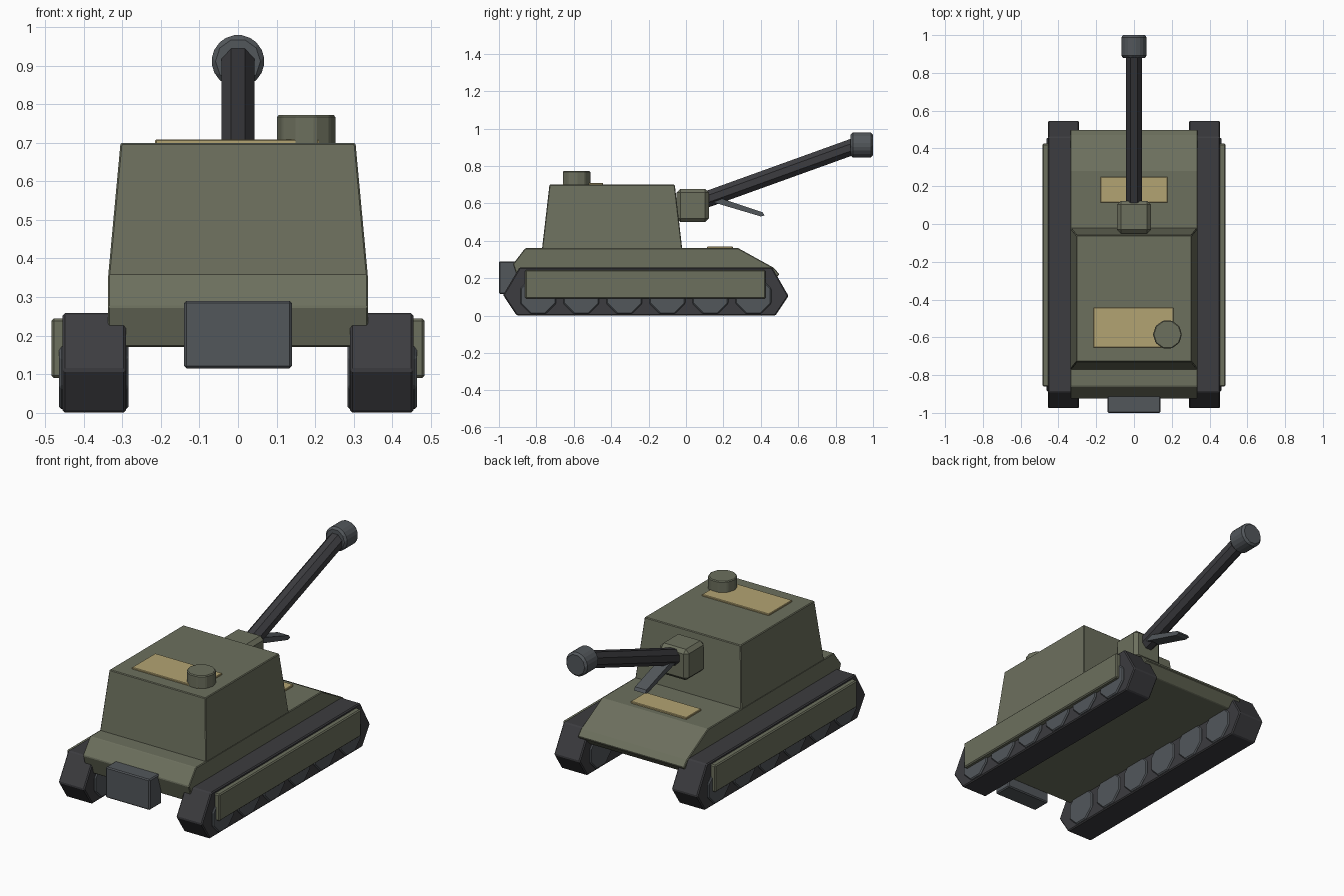
import bpy, bmesh, math
from mathutils import Vector, Matrix

if "Cube" in bpy.data.objects:
    bpy.data.objects.remove(bpy.data.objects["Cube"])


def material(name, rgb):
    m = bpy.data.materials.new(name)
    m.diffuse_color = (*rgb, 1)
    m.use_nodes = True
    m.node_tree.nodes["Principled BSDF"].inputs["Base Color"].default_value = m.diffuse_color
    return m


OLIVE = material("olive", (0.15, 0.16, 0.11))
DARK = material("dark_rubber", (0.045, 0.045, 0.05))
STEEL = material("steel", (0.085, 0.095, 0.105))
GOLD = material("gold", (0.45, 0.37, 0.17))


def finish(name, bm, mat, bevel=0):
    bmesh.ops.recalc_face_normals(bm, faces=bm.faces)
    me = bpy.data.meshes.new(name)
    bm.to_mesh(me)
    bm.free()
    me.materials.append(mat)
    ob = bpy.data.objects.new(name, me)
    bpy.context.collection.objects.link(ob)
    if bevel:
        mod = ob.modifiers.new("bevel", 'BEVEL')
        mod.width = bevel
        mod.segments = 1
    return ob


def box(name, lo, hi, mat, bevel=0):
    bm = bmesh.new()
    lo, hi = Vector(lo), Vector(hi)
    bmesh.ops.create_cube(bm, size=1, matrix=Matrix.Translation((lo + hi) / 2)
                          @ Matrix.Diagonal((*(hi - lo), 1)))
    return finish(name, bm, mat, bevel)


def extrude_x(name, profile, x0, x1, mat, bevel=0):
    """Extrude a (y, z) profile from x0 to x1."""
    bm = bmesh.new()
    face = bm.faces.new([bm.verts.new((x0, y, z)) for y, z in profile])
    ext = bmesh.ops.extrude_face_region(bm, geom=[face])["geom"]
    bmesh.ops.translate(bm, vec=(x1 - x0, 0, 0),
                        verts=[v for v in ext if isinstance(v, bmesh.types.BMVert)])
    return finish(name, bm, mat, bevel)


def rod(name, a, b, radius, sides, mat, bevel=0):
    """Prism with the given number of sides between two points, flat side up."""
    a, b = Vector(a), Vector(b)
    d = b - a
    bm = bmesh.new()
    bmesh.ops.create_cone(bm, cap_ends=True, segments=sides, radius1=radius,
                          radius2=radius, depth=d.length,
                          matrix=Matrix.Translation((a + b) / 2)
                          @ d.to_track_quat('Z', 'Y').to_matrix().to_4x4()
                          @ Matrix.Rotation(math.pi / sides, 4, 'Z'))
    return finish(name, bm, mat, bevel)


# Hull and tapered turret
extrude_x("hull", [(-0.86, 0.36), (0.28, 0.36), (0.47, 0.255), (0.5, 0.22),
                   (0.45, 0.17), (-0.89, 0.17), (-0.925, 0.275)],
          -0.337, 0.337, OLIVE, 0.004)
turret = box("turret", (-0.337, -0.77, 0.355), (0.337, -0.02, 0.70), OLIVE, 0.004)
for v in turret.data.vertices:
    if v.co.z > 0.5:
        v.co.x *= 0.305 / 0.337
        v.co.y += 0.04 if v.co.y < -0.4 else -0.04

# Gun
box("gun_mantlet", (-0.09, -0.05, 0.50), (0.09, 0.122, 0.677), OLIVE, 0.02)
rod("gun_barrel", (0, 0.08, 0.61), (0, 0.94, 0.92), 0.047, 8, DARK)
rod("muzzle", (0, 0.88, 0.912), (0, 1.0, 0.912), 0.071, 10, STEEL, 0.012)
extrude_x("gun_strut", [(0.08, 0.645), (0.13, 0.645), (0.41, 0.552), (0.42, 0.535),
                        (0.40, 0.53), (0.08, 0.625)], -0.036, 0.036, STEEL)

# Roof hatch, stowage and painted panels
rod("roof_hatch", (0.177, -0.585, 0.69), (0.177, -0.585, 0.772), 0.077, 10, OLIVE, 0.005)
box("rear_stowage_box", (-0.14, -1.0, 0.115), (0.14, -0.89, 0.29), STEEL, 0.006)
box("turret_panel", (-0.215, -0.655, 0.69), (0.21, -0.443, 0.709), GOLD, 0.003)
box("hull_panel", (-0.177, 0.113, 0.35), (0.177, 0.25, 0.37), GOLD, 0.003)

# Running gear on both sides
track = [(-0.978, 0.11), (-0.905, 0), (0.478, 0), (0.548, 0.105), (0.46, 0.258), (-0.89, 0.258)]
for s, side in ((-1, "left"), (1, "right")):
    extrude_x(f"track_{side}", track, s * 0.291, s * 0.455, DARK, 0.006)
    box(f"skirt_{side}", (min(s * 0.44, s * 0.484), -0.86, 0.09),
        (max(s * 0.44, s * 0.484), 0.425, 0.244), OLIVE, 0.006)
    for i in range(6):
        y = -0.79 + i * 0.23
        rod(f"road_wheel_{side}_{i + 1}", (s * 0.284, y, 0.105), (s * 0.464, y, 0.105),
            0.104, 8, STEEL, 0.006)
